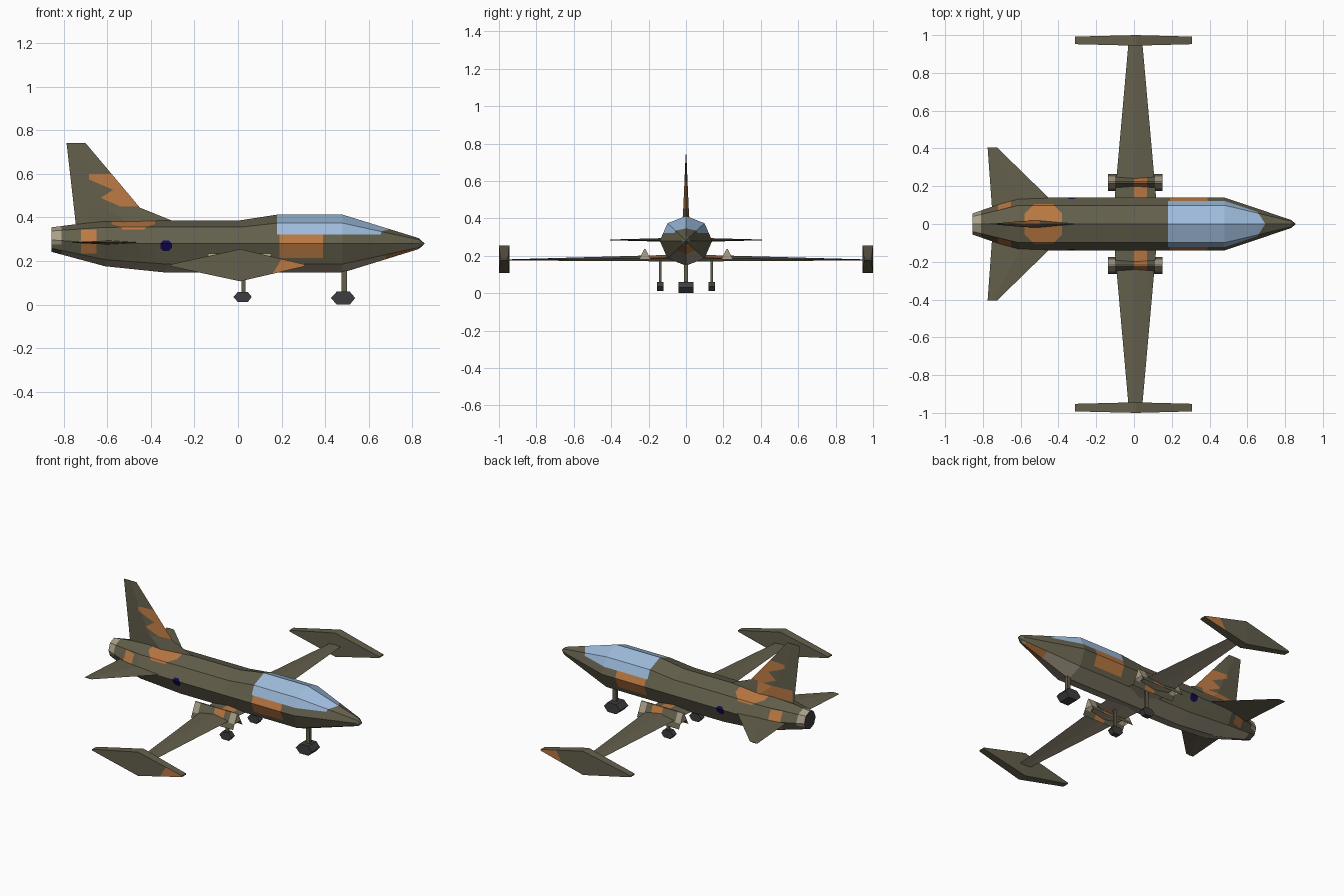
import bpy, bmesh, math

if "Cube" in bpy.data.objects:
    bpy.data.objects.remove(bpy.data.objects["Cube"])

COLOURS = {"olive": (0.125, 0.115, 0.072), "orange": (0.49, 0.19, 0.055),
           "canopy_blue": (0.34, 0.50, 0.72), "beige": (0.40, 0.35, 0.25),
           "dark_grey": (0.048, 0.048, 0.05), "navy": (0.006, 0.003, 0.09)}
NAMES = list(COLOURS)
MATS = []
for n, c in COLOURS.items():
    m = bpy.data.materials.new(n)
    m.diffuse_color = (*c, 1)
    m.use_nodes = True
    m.node_tree.nodes["Principled BSDF"].inputs["Base Color"].default_value = m.diffuse_color
    MATS.append(m)


def loft(name, rings, colour="olive", cuts=(), rule=None, drop=None):
    """Skin a list of rings, cap the ends, cut along planes and paint by rule."""
    bm = bmesh.new()
    vs = [[bm.verts.new(p) for p in r] for r in rings]
    n = len(rings[0])
    for a, b in zip(vs, vs[1:]):
        for i in range(n):
            j = (i + 1) % n
            bm.faces.new((a[i], a[j], b[j], b[i]))
    bm.faces.new(vs[0])
    bm.faces.new(vs[-1])
    bmesh.ops.recalc_face_normals(bm, faces=bm.faces)
    for co, no in cuts:
        bmesh.ops.bisect_plane(bm, geom=bm.verts[:] + bm.edges[:] + bm.faces[:],
                               plane_co=co, plane_no=no, dist=1e-5)
    bm.normal_update()
    if drop:
        gone = [f for f in bm.faces if drop(f.calc_center_median(), f.normal)]
        bmesh.ops.delete(bm, geom=gone, context='FACES')
    for f in bm.faces:
        got = rule(f.calc_center_median(), f.normal) if rule else None
        f.material_index = NAMES.index(got or colour)
    me = bpy.data.meshes.new(name)
    bm.to_mesh(me)
    bm.free()
    for m in MATS:
        me.materials.append(m)
    ob = bpy.data.objects.new(name, me)
    bpy.context.collection.objects.link(ob)
    return ob


def xcut(x): return (x, 0, 0), (1, 0, 0)
def zcut(z): return (0, 0, z), (0, 0, 1)


# Fuselage: octagonal sections (x, half width, centre z, up, down)
def octagon(x, w, z, up, dn):
    pts = []
    for k in range(8):
        a = k * math.pi / 4
        s = math.sin(a)
        pts.append((x, w * math.cos(a), z + s * (up if s > 0 else dn)))
    return pts


sections = [(-0.855, .056, .297, .058, .055), (-0.61, .14, .28, .106, .104),
            (-0.33, .14, .28, .107, .133), (0.01, .14, .28, .107, .133),
            (0.18, .14, .28, .133, .133), (0.48, .14, .28, .133, .133),
            (0.83, .022, .28, .025, .025), (0.855, .002, .28, .002, .002)]
cuts = [xcut(x) for x in (-.81, -.72, -.65, -.58, -.38, -.356, -.304, .19, .39, .68, .81)]
cuts += [zcut(z) for z in (.215, .235, .245, .275, .295, .321, .345)]
for s in (1, -1):
    cuts.append(((.695, 0, 0), (.07, s * .045, 0)))            # canopy front
    cuts.append(((0, s * .105, 0), (0, 1, 0)))                 # spine patch
    for t in (1, -1):
        cuts.append(((-.48 + t * .155, 0, 0), (t, s, 0)))
        cuts.append(((-.33 + t * .037, 0, .27), (t, 0, s)))    # roundels


def fuselage_paint(c, n):
    x, y, z = c
    if n.x < -.9:
        return "dark_grey"
    if x < -.81 and z > .275:
        return "beige"
    if z > .321 and .18 < x and (x - .695) * .07 + abs(y) * .045 < 0:
        return "canopy_blue"
    if .19 < x < .39 and .215 < z < .321:
        return "orange"
    dx, dz = abs(x + .33), abs(z - .27)
    if dx < .026 and dz < .025 and dx + dz < .037:
        return "navy"
    dx = abs(x + .48)
    if z > .3 and dx < .1 and abs(y) < .105 and dx + abs(y) < .155:
        return "orange"
    if -.72 < x < -.65 and .235 < z < .345:
        return "orange"
    if n.z < -.75:                                             # pale belly
        return "orange" if .68 < x < .81 else "beige" if x > -.81 else None


loft("fuselage", [octagon(*s) for s in sections], cuts=cuts, rule=fuselage_paint)


# Tail fin: diamond sections (z, leading x, trailing x, half thickness)
def fin_paint(c, n):
    x, y, z = c
    upper = .527 < z < .60 and x > -.685 and z > .575 - .429 * (x + .685)
    lower = .45 < z < .527 and .49 - .444 * (x + .63) < z < .49 + .65 * (x + .63)
    band = y > 0 and .38 < z < .45 and -.735 < x < -.50
    if upper or lower or band:
        return "orange"


fin = [(.36, -.24, -.744, .021), (.445, -.45, -.753, .015), (.742, -.70, -.787, .002)]
loft("tail_fin", [[(le, 0, z), (te * .5 + le * .5, t, z), (te, 0, z), (te * .5 + le * .5, -t, z)]
                  for z, le, te, t in fin],
     cuts=[zcut(.38), zcut(.45), zcut(.527), zcut(.60), xcut(-.685), xcut(-.735), xcut(-.50),
           ((-.685, 0, .575), (.429, 0, 1)), ((-.63, 0, .49), (.444, 0, 1)),
           ((-.63, 0, .49), (-.65, 0, 1))],
     rule=fin_paint)


# Flat lifting surfaces: (y, leading x, trailing x, z, half thickness)
def surface(name, side, rows, cuts=(), rule=None):
    loft(name, [[(le, side * y, z), ((le + te) / 2, side * y, z + t),
                 (te, side * y, z), ((le + te) / 2, side * y, z - t)]
                for y, le, te, z, t in rows], cuts=cuts, rule=rule)


def box(name, x, y, z0, z1, hx, hy, colour="olive"):
    loft(name, [[(x - hx, y - hy, z), (x + hx, y - hy, z), (x + hx, y + hy, z), (x - hx, y + hy, z)]
                for z in (z0, z1)], colour)


def wheel(name, x, y, z, hx, hy, hz):
    prof = [(-1, 0), (-.5, 1), (.55, 1), (1, 0), (.55, -1), (-.5, -1)]
    loft(name, [[(x + a * hx, y + s * hy, z + b * hz) for a, b in prof] for s in (-1, 1)], "dark_grey")


def wing_paint(c, n):
    if n.z < -.3:
        return "beige"
    if 0 < c.x < .07 and abs(c.y) < .24:
        return "orange"


def tank_paint(c, n):
    if c.x > .17 + (c.z - .16) * .6 and abs(c.y) > .972 and abs(n.y) > .7:
        return "orange"


def pod_paint(c, n):
    if c.x > .11 or c.x < -.10:
        return "beige" if c.z > .18 else "olive"
    if 0 < c.x < .07:
        return "orange"


for side, tag in ((1, "left"), (-1, "right")):
    surface(tag + "_wing", side, [(.05, .125, -.11, .188, .018), (.95, .045, -.03, .178, .003)],
            [xcut(0), xcut(.07), ((0, side * .24, 0), (0, 1, 0))], wing_paint)
    surface(tag + "_tailplane", side, [(.03, -.34, -.748, .285, .012), (.405, -.725, -.775, .285, .002)])
    # Wing tip tank: lozenge plate narrowing towards both ends
    tank = [(-.312, .18, .18, .020), (.01, .107, .255, .028), (.308, .18, .18, .020)]
    rings = []
    for x, lo, hi, h in tank:
        e = .004 if lo == hi else 0
        rings.append([(x, side * (.972 - h), lo - e), (x, side * (.972 + h), lo - e),
                      (x, side * (.972 + h), hi + e), (x, side * (.972 - h), hi + e)])
    loft(tag + "_tip_tank", rings, rule=tank_paint,
         cuts=[((.17, 0, .16), (1, 0, -.6)), ((0, side * .972, 0), (0, 1, 0))])
    # Tent shaped pod over the wing root, open underneath
    loft(tag + "_wing_pod",
         [[(x, side * .22 - .046, .15), (x, side * .22 + .046, .15),
           (x, side * .22 + .004, .235), (x, side * .22 - .004, .235)] for x in (-.138, .152)],
         cuts=[xcut(-.10), xcut(0), xcut(.07), xcut(.11), zcut(.18)], rule=pod_paint,
         drop=lambda c, n: n.z < -.9 or (abs(n.x) > .9 and c.z < .18))
    # Main landing gear
    box(tag + "_main_strut", .025, side * .138, .05, .18, .010, .006)
    wheel(tag + "_main_wheel", .021, side * .138, .035, .042, .017, .024)

# Nose landing gear
box("nose_strut", .488, 0, .05, .17, .012, .010)
wheel("nose_wheel", .482, 0, .03, .056, .040, .030)
